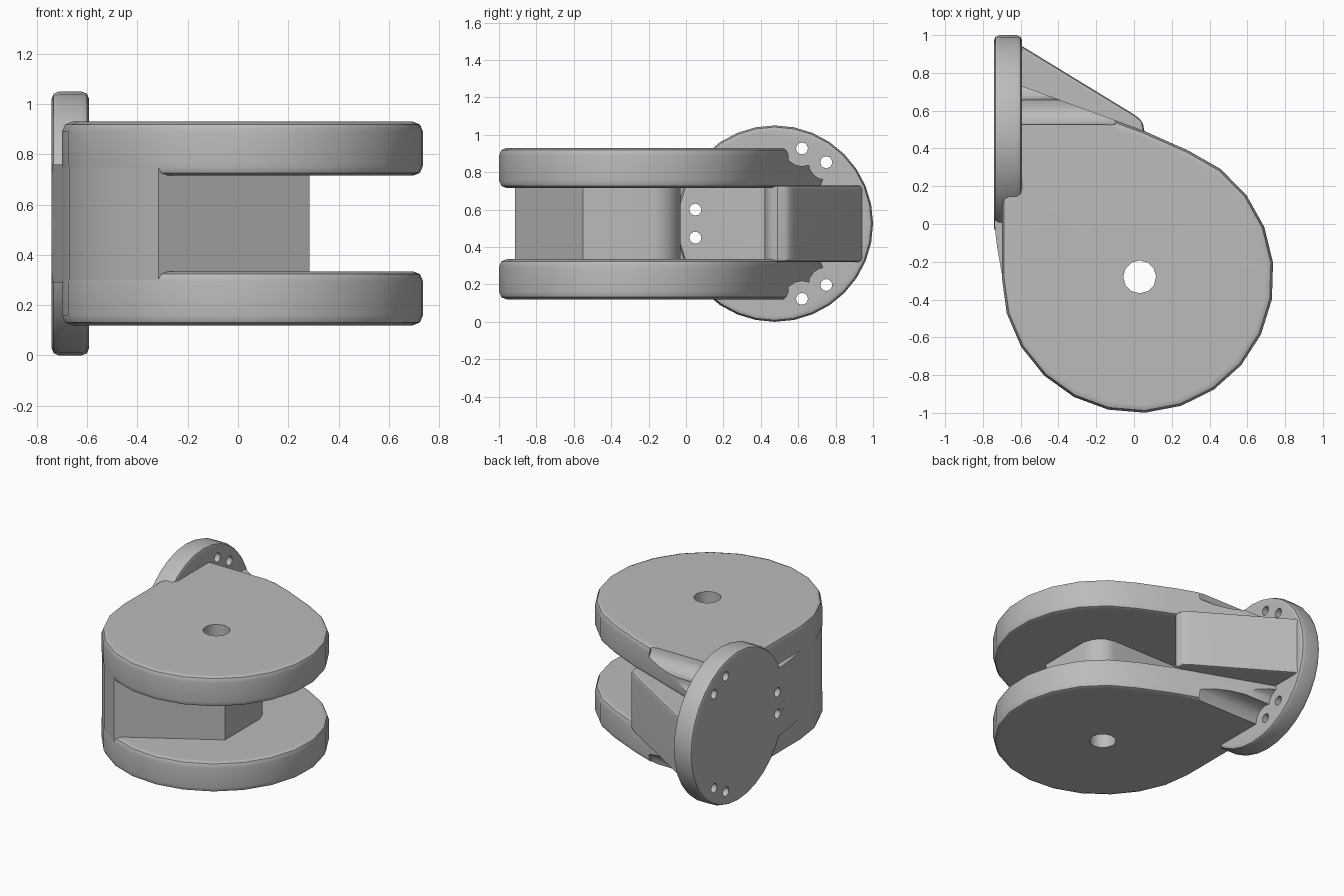
import bpy
import bmesh
from math import cos, sin, radians, pi

cube = bpy.data.objects.get("Cube")
if cube:
    bpy.data.objects.remove(cube, do_unlink=True)

metal = bpy.data.materials.new("light grey metal")
metal.use_nodes = True
GREY = (0.5, 0.5, 0.5, 1)
metal.diffuse_color = GREY
metal.node_tree.nodes["Principled BSDF"].inputs["Base Color"].default_value = GREY


def activate(ob):
    bpy.ops.object.select_all(action='DESELECT')
    ob.select_set(True)
    bpy.context.view_layer.objects.active = ob


def prism(name, outline, z0, z1):
    """Extrude an xy outline from z0 to z1."""
    bm = bmesh.new()
    face = bm.faces.new([bm.verts.new((x, y, z0)) for x, y in outline])
    top = bmesh.ops.extrude_face_region(bm, geom=[face])["geom"]
    verts = [v for v in top if isinstance(v, bmesh.types.BMVert)]
    bmesh.ops.translate(bm, verts=verts, vec=(0, 0, z1 - z0))
    bmesh.ops.recalc_face_normals(bm, faces=bm.faces)
    mesh = bpy.data.meshes.new(name)
    bm.to_mesh(mesh)
    bm.free()
    ob = bpy.data.objects.new(name, mesh)
    bpy.context.collection.objects.link(ob)
    return ob


def cylinder(name, radius, depth, loc, sides, along_x=True):
    bpy.ops.mesh.primitive_cylinder_add(
        vertices=sides, radius=radius, depth=depth, location=loc,
        rotation=(0, pi / 2 if along_x else 0, 0))
    ob = bpy.context.object
    ob.name = name
    return ob


def finish(ob, bevel=0, cutters=()):
    """Round the edges, drill the holes and shade the part."""
    activate(ob)
    if bevel:
        mod = ob.modifiers.new("bevel", 'BEVEL')
        mod.width, mod.segments = bevel, 2
        mod.limit_method, mod.angle_limit = 'ANGLE', radians(40)
        bpy.ops.object.modifier_apply(modifier=mod.name)
    for cutter in cutters:
        mod = ob.modifiers.new("hole", 'BOOLEAN')
        mod.operation, mod.solver, mod.object = 'DIFFERENCE', 'EXACT', cutter
        bpy.ops.object.modifier_apply(modifier=mod.name)
    ob.data.materials.clear()
    ob.data.materials.append(metal)
    activate(ob)
    bpy.ops.object.shade_smooth_by_angle(angle=radians(32))
    mod = ob.modifiers.new("flat faces", 'WEIGHTED_NORMAL')
    mod.keep_sharp = True


def arc(radius):
    angles = [radians(68 - 15.5 * i) for i in range(17)]
    return [(0.02 + radius * cos(a), -0.28 + radius * sin(a)) for a in angles]


MID = 0.525   # height of the symmetry plane

# Cutters: pivot bore, flange screw holes and screw head clearances
bore = cylinder("bore_cutter", 0.087, 2, (0.03, -0.28, MID), 12, False)
holes, clearances = [], []
for side in (1, -1):
    for y, dz in ((0.05, 0.075), (0.62, 0.402), (0.75, 0.328)):
        z = MID + side * dz
        holes.append(cylinder("hole_cutter", 0.032, 0.6, (-0.7, y, z), 12))
        if y > 0.5:
            clearances.append(
                cylinder("clearance_cutter", 0.095, 0.8, (-0.5, y, z), 16))
cutters = [bore] + holes + clearances
for c in cutters:
    c.hide_render = True

# Upper and lower fork plates
outline = arc(0.72) + [(-0.70, 0.73), (-0.59, 0.73), (0.06, 0.49)]
for name, z0, z1 in (("lower_plate", 0.12, 0.335), ("upper_plate", 0.715, 0.93)):
    finish(prism(name, outline, z0, z1), 0.04, [bore] + clearances)

# Solid core joining the plates, flush with their rim on the right side
core = arc(0.718)[12:] + [(-0.69, -0.03), (0.14, -0.03), (0.21, -0.05),
                          (0.26, -0.1), (0.285, -0.17), (0.285, -0.55)]
finish(prism("core", core, 0.165, 0.885), 0, [bore])

# Round mounting flange
finish(cylinder("flange", 0.525, 0.15, (-0.667, 0.475, MID), 32), 0.03, holes)

# Pad blending the flange into the core
pad = [(-0.739, 0.2), (-0.739, 0.0), (-0.725, -0.12), (-0.69, -0.32),
       (-0.62, -0.32), (-0.62, 0.2)]
finish(prism("side_pad", pad, 0.29, 0.76), 0, holes)

# Sloping back wall bracing the flange
wall = [(-0.65, 0.95), (-0.59, 0.94), (0.0, 0.58), (0.045, 0.545),
        (0.055, 0.49), (0.03, 0.44), (-0.03, 0.42), (-0.65, 0.42)]
finish(prism("back_wall", wall, 0.32, 0.73), 0.02)

for c in cutters:
    bpy.data.objects.remove(c, do_unlink=True)
